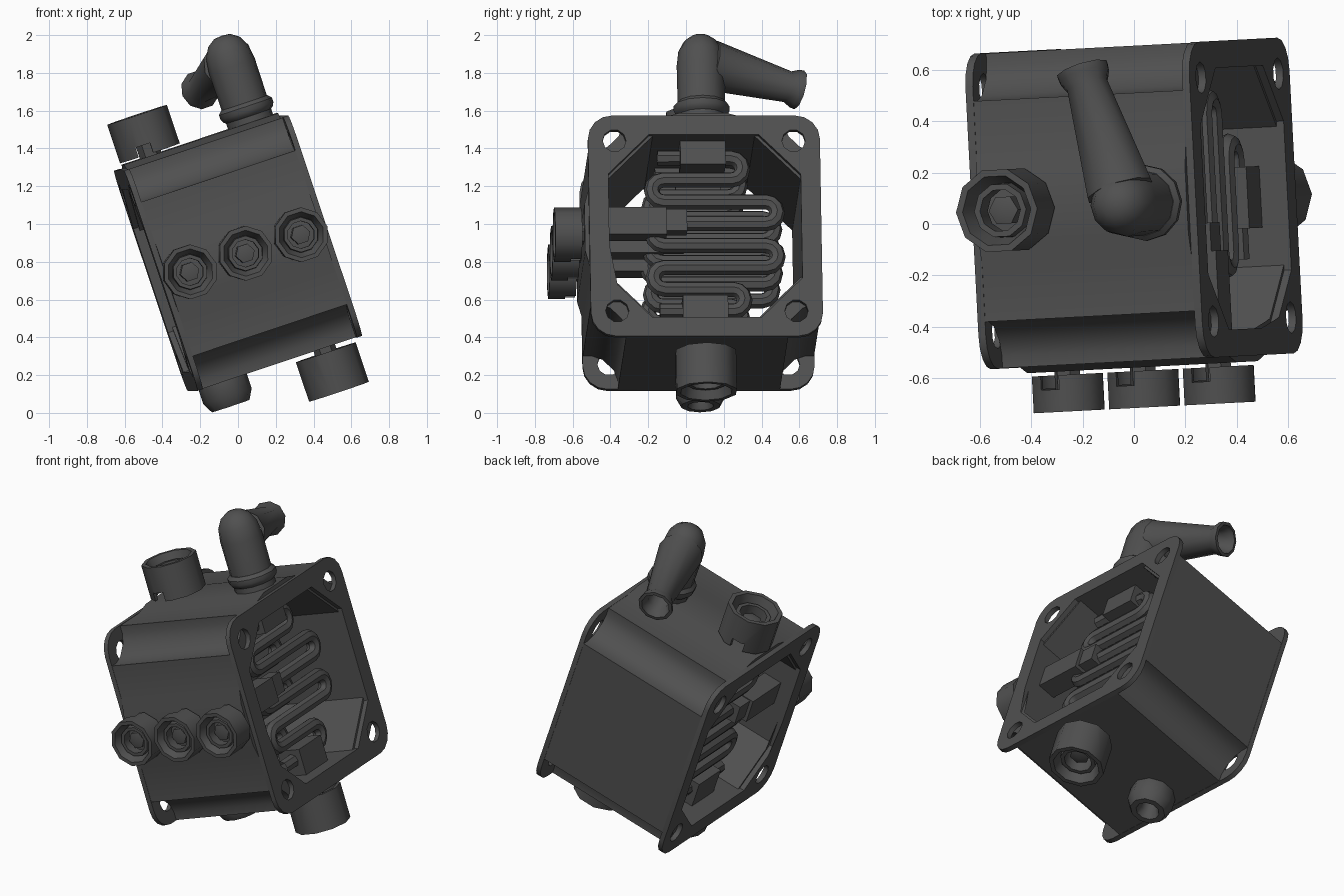
import bpy, bmesh, math
from mathutils import Matrix, Vector

if "Cube" in bpy.data.objects:
    bpy.data.objects.remove(bpy.data.objects["Cube"])

# Single dark grey colour
mat = bpy.data.materials.new("dark_grey")
mat.use_nodes = True
GREY = (0.08, 0.08, 0.08, 1)
mat.diffuse_color = GREY
mat.node_tree.nodes["Principled BSDF"].inputs["Base Color"].default_value = GREY

# The whole assembly is built upright, then tilted into place
TILT = (Matrix.Translation((0, 0.08, 0.845)) @ Matrix.Rotation(math.radians(3), 4, 'Z')
        @ Matrix.Rotation(math.radians(-18.5), 4, 'Y'))
UP = Matrix.Identity(4)
DOWN = Matrix.Rotation(math.pi, 4, 'X')
FRONT = Matrix.Rotation(math.pi / 2, 4, 'X')
parts = []


def add(name, bm):
    bmesh.ops.recalc_face_normals(bm, faces=bm.faces)
    me = bpy.data.meshes.new(name)
    bm.to_mesh(me)
    bm.free()
    ob = bpy.data.objects.new(name, me)
    bpy.context.collection.objects.link(ob)
    parts.append(ob)
    return ob


def select(ob):
    bpy.ops.object.select_all(action='DESELECT')
    ob.select_set(True)
    bpy.context.view_layer.objects.active = ob


def apply_mod(ob, kind, **settings):
    mod = ob.modifiers.new(kind, kind)
    for key, value in settings.items():
        setattr(mod, key, value)
    select(ob)
    bpy.ops.object.modifier_apply(modifier=mod.name)


def quarter_turns(make):
    """Repeat a (y, z) point list on all four sides."""
    loop = []
    for k in range(4):
        for y, z in make(k):
            for _ in range(k):
                y, z = -z, y
            loop.append((y, z))
    return loop


def plate(name, loops, x0, x1):
    """Fill outlines with holes and extrude along x."""
    bm = bmesh.new()
    edges = []
    for loop in loops:
        vs = [bm.verts.new((x0, y, z)) for y, z in loop]
        edges += [bm.edges.new((vs[i - 1], vs[i])) for i in range(len(vs))]
    bmesh.ops.triangle_fill(bm, edges=edges, use_beauty=True, normal=(1, 0, 0))
    geo = bmesh.ops.extrude_face_region(bm, geom=bm.faces[:])["geom"]
    bmesh.ops.translate(bm, verts=[g for g in geo if isinstance(g, bmesh.types.BMVert)],
                        vec=(x1 - x0, 0, 0))
    return add(name, bm)


def lathe(name, profile, place, steps=10, closed=True):
    """Turn an (r, h) profile about the local z axis."""
    bm = bmesh.new()
    vs = [bm.verts.new((r, 0, h)) for r, h in profile]
    pairs = list(zip(vs, vs[1:])) + ([(vs[-1], vs[0])] if closed else [])
    edges = [bm.edges.new(p) for p in pairs]
    bmesh.ops.spin(bm, geom=vs + edges, axis=(0, 0, 1), cent=(0, 0, 0),
                   angle=math.tau, steps=steps)
    bmesh.ops.remove_doubles(bm, verts=bm.verts, dist=0.0005)
    bm.transform(place)
    return add(name, bm)


def box(name, centre, size, place=UP):
    bm = bmesh.new()
    bmesh.ops.create_cube(bm, size=1)
    bm.transform(place @ Matrix.Translation(centre) @ Matrix.Diagonal((*size, 1)))
    return add(name, bm)


def tube(name, path, depth, radii=None, res=1):
    """Sweep a round section along a path."""
    cu = bpy.data.curves.new(name, 'CURVE')
    cu.dimensions = '3D'
    cu.bevel_depth = depth
    cu.bevel_resolution = res
    sp = cu.splines.new('POLY')
    sp.points.add(len(path) - 1)
    for i, co in enumerate(path):
        sp.points[i].co = (*co, 1)
        sp.points[i].radius = radii[i] / depth if radii else 1
    ob = bpy.data.objects.new(name, cu)
    bpy.context.collection.objects.link(ob)
    select(ob)
    bpy.ops.object.convert(target='MESH')
    ob = bpy.context.object
    parts.append(ob)
    return ob


# Housing: square tube with soft corner grooves, raised bands on top and front
WALL = .613


def wall_side(k):
    band = [(.22, WALL), (.13, .638), (-.13, .638), (-.22, WALL)] if k < 2 else []
    groove = [(-.43, .565), (-.45, .51), (-.51, .45), (-.565, .43)]
    return [(.43, WALL)] + band + [(-.43, WALL)] + groove


def arc(cy, cz, r, start, sweep, n):
    return [(cy + r * math.cos(start + sweep * i / n), cz + r * math.sin(start + sweep * i / n))
            for i in range(n + 1)]


bore = quarter_turns(lambda k: [(.27, .51), (-.27, .51)])
plate("housing", [quarter_turns(wall_side), bore], -.43, .43)

# End flanges with four bolt holes
opening = quarter_turns(lambda k: [(.29, .51), (-.29, .51)])
rim = quarter_turns(lambda k: arc(-.485, .485, .13, math.pi / 2, math.pi / 2, 4))
holes = [arc(y, z, .062, 0, math.tau * 9 / 10, 9) for y in (-.475, .475) for z in (-.475, .475)]
for side, x in (("left", .43), ("right", -.46)):
    plate(side + "_flange", [rim, opening] + holes, x, x + .03)


# Terminal cups with a slotted skirt and a hexagonal post
def cup(name, place, r, h):
    wall = [(r, 0), (r, h), (r * .84, h), (r * .66, h * .55), (r * .64, h * .8), (r * .5, h * .8),
            (r * .5, h * .35), (r * .86, h * .35), (r * .86, 0)]
    ob = lathe(name, wall, place)
    slot = box(name + "_slot", (-.03, 0, .02), (.08, .6, .07), place)
    apply_mod(ob, 'BOOLEAN', object=slot, operation='DIFFERENCE', solver='EXACT')
    parts.remove(slot)
    bpy.data.objects.remove(slot)
    lathe(name + "_post", [(0, h * .7), (r * .36, h * .62), (r * .36, -.1), (0, -.1)],
          place, steps=6, closed=False)


cup("top_cup", Matrix.Translation((-.275, 0, .65)), .167, .215)
cup("bottom_cup", Matrix.Translation((.275, 0, -.645)) @ DOWN, .167, .22)
for i, x in enumerate((-.31, 0, .31)):
    cup("front_cup_%d" % (i + 1), Matrix.Translation((x, -.652, 0)) @ FRONT, .145, .143)
    box("terminal_block_%d" % (i + 1), (x, -.36, .06), (.12, .32, .15))
    box("terminal_tongue_%d" % (i + 1), (x, -.15, .07), (.08, .12, .12))

# Inner blocks above and below the coils
for x in (-.27, .27):
    box("upper_block", (x, 0, .46), (.16, .24, .16))
    box("lower_block", (x, 0, -.43), (.16, .24, .16))

# Drain nut underneath
drain = [(.12, -.08), (.135, .02), (.135, .10), (.105, .155), (.07, .155), (.05, .11), (.05, -.08)]
lathe("drain_nut", drain, Matrix.Translation((-.293, 0, -.6)) @ DOWN)

# Serpentine heating coils
PITCH, ROWS = .122, 8


def coil_path(x):
    path = []
    top = PITCH * (ROWS - 1) / 2 + .01
    path.append((x, -.24, top))
    for i in range(ROWS - 1):
        z = top - PITCH * (i + .5)
        if i % 2 == 0:
            y = .15 if i in (0, ROWS - 2) else .33
            bend = arc(y, z, PITCH / 2, math.pi / 2, -math.pi, 6)
        else:
            bend = arc(-.21, z, PITCH / 2, math.pi / 2, math.pi, 6)
        path += [(x, *p) for p in bend]
    path.append((x, -.24, top - PITCH * (ROWS - 1)))
    return path


for i, x in enumerate((-.28, 0, .28)):
    tube("heating_coil_%d" % (i + 1), coil_path(x), .042, res=2)

# Outlet: domed riser, with a tapered spout that ends in a flared mouth
riser = [(.125, .58), (.128, .95), (.118, 1.03), (.088, 1.085), (.045, 1.115), (0, 1.12)]
lathe("outlet_riser", riser, Matrix.Translation((.284, 0, 0)), steps=12, closed=False)
start, end = Vector((.284, 0, .97)), Vector((.11, .53, .875))
spout = [start.lerp(end, t) for t in (.1, .88, .95, 1)]
ob = tube("outlet_spout", spout, .135, [.135, .084, .103, .106], res=3)
apply_mod(ob, 'SOLIDIFY', thickness=.02, offset=-1)

# Collar ring at the riser base
collar = [(.11, .55), (.118, .665), (.138, .68), (.148, .70), (.148, .725), (.128, .745),
          (.1, .745), (.1, .55)]
lathe("outlet_collar", collar, Matrix.Translation((.284, 0, 0)), steps=12)

# Tilt, colour and shade every part
for ob in parts:
    ob.data.transform(TILT)
    ob.data.materials.clear()
    ob.data.materials.append(mat)
    select(ob)
    bpy.ops.object.shade_smooth_by_angle(angle=math.radians(40))
